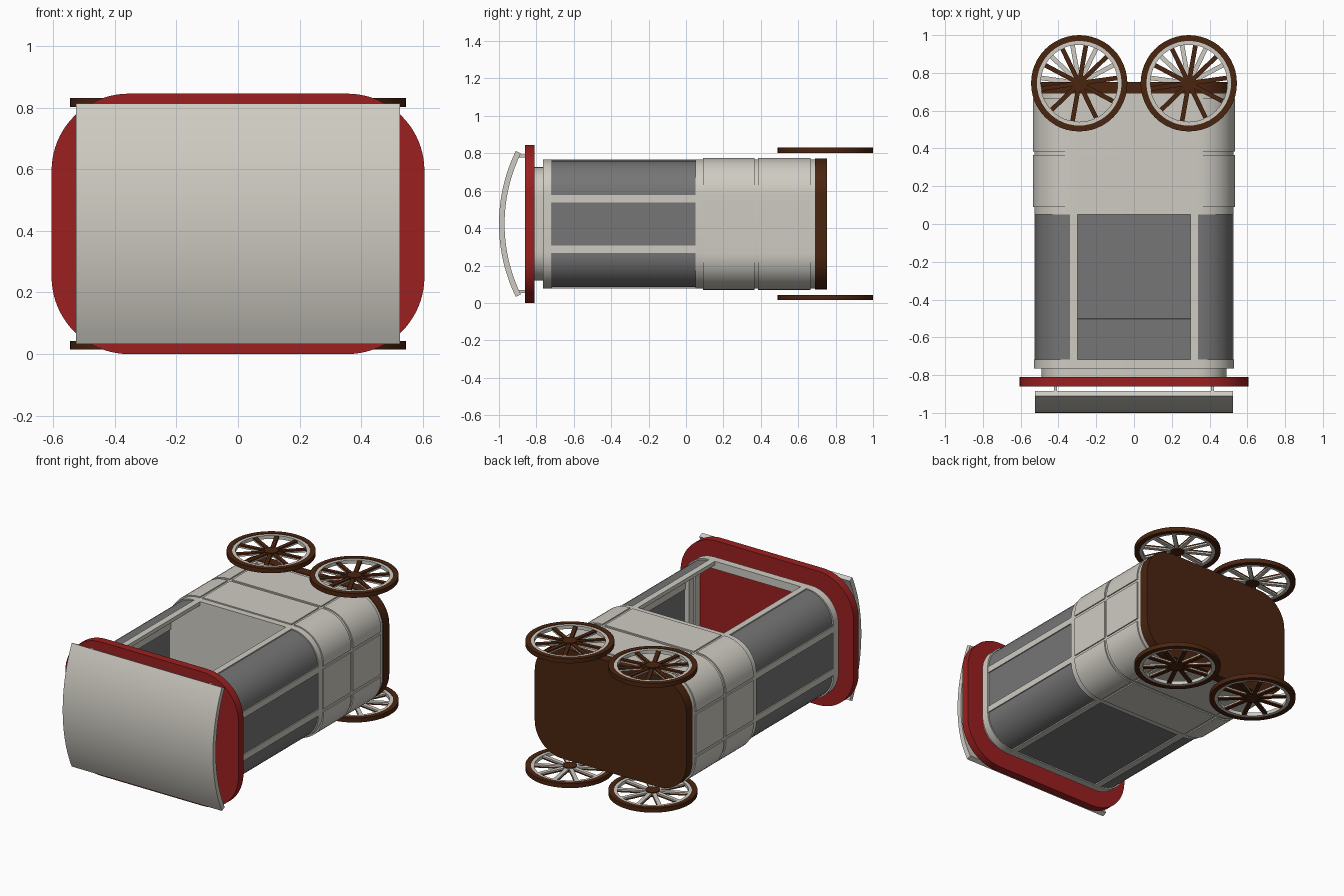
import bpy, bmesh, math
from mathutils import Vector

cube = bpy.data.objects.get("Cube")
if cube:
    bpy.data.objects.remove(cube, do_unlink=True)

MID = 0.4225  # height of the cart's long axis
made = []


def material(name, rgb):
    m = bpy.data.materials.new(name)
    m.use_nodes = True
    m.diffuse_color = (*rgb, 1)
    m.node_tree.nodes["Principled BSDF"].inputs["Base Color"].default_value = (*rgb, 1)
    return m


cream = material("cream_paint", (0.62, 0.60, 0.54))
glass = material("grey_glass", (0.18, 0.18, 0.18))
dark = material("dark_seam", (0.05, 0.05, 0.05))
red = material("red_paint", (0.33, 0.014, 0.014))
brown = material("dark_brown_wood", (0.068, 0.018, 0.005))

# Profile plane and extrusion direction for each axis
PLACE = {
    "x": lambda u, v, w: Vector((w, u, v + MID)),
    "y": lambda u, v, w: Vector((u, w, v + MID)),
    "z": lambda u, v, w: Vector((u, v, w + MID)),
}


def finish(name, bm, mat):
    bmesh.ops.recalc_face_normals(bm, faces=bm.faces)
    mesh = bpy.data.meshes.new(name)
    bm.to_mesh(mesh)
    bm.free()
    mesh.materials.append(mat)
    ob = bpy.data.objects.new(name, mesh)
    bpy.context.collection.objects.link(ob)
    made.append(ob)


def prism(name, pts, lo, hi, axis, mat):
    """Solid extrusion of a closed outline."""
    bm = bmesh.new()
    rows = [[bm.verts.new(PLACE[axis](u, v, w)) for u, v in pts] for w in (lo, hi)]
    bm.faces.new(rows[0])
    bm.faces.new(rows[1])
    for i in range(len(pts)):
        j = (i + 1) % len(pts)
        bm.faces.new((rows[0][i], rows[0][j], rows[1][j], rows[1][i]))
    finish(name, bm, mat)


def shell(name, outer, inner, lo, hi, axis, mat, closed=False):
    """Wall between two matching paths, extruded; closed makes a ring."""
    bm = bmesh.new()
    n = len(outer)
    cols = []
    for o, i in zip(outer, inner):
        cols.append([bm.verts.new(PLACE[axis](*p, w))
                     for p, w in ((o, lo), (o, hi), (i, hi), (i, lo))])
    for k in range(n if closed else n - 1):
        a, b = cols[k], cols[(k + 1) % n]
        for s in range(4):
            t = (s + 1) % 4
            bm.faces.new((a[s], b[s], b[t], a[t]))
    if not closed:
        bm.faces.new(cols[0])
        bm.faces.new(cols[-1])
    finish(name, bm, mat)


def arc(cx, cy, r, a0, a1, n):
    angles = [math.radians(a0 + (a1 - a0) * i / n) for i in range(n + 1)]
    return [(cx + r * math.cos(a), cy + r * math.sin(a)) for a in angles]


def rounded(hx, hz, r, n=12):
    pts = []
    for sx, sz, a in ((1, 1, 0), (-1, 1, 90), (-1, -1, 180), (1, -1, 270)):
        pts += arc(sx * (hx - r), sz * (hz - r), r, a, a + 90, n)
    return pts


def ring(name, hx, hz, r, t, lo, hi, mat):
    shell(name, rounded(hx, hz, r), rounded(hx - t, hz - t, r - t), lo, hi, "y", mat, True)


def corner(hx, hz, r, a, b, sx, sz):
    pts = [(a, hz)] + arc(hx - r, hz - r, r, 90, 0, 12) + [(hx, b)]
    return [(sx * u, sz * v) for u, v in pts]


def box(name, u, v, du, dv, lo, hi, axis, mat):
    prism(name, [(u - du, v - dv), (u + du, v - dv), (u + du, v + dv), (u - du, v + dv)],
          lo, hi, axis, mat)


def skin(name, hx, hz, r, t, gap, lo, hi, mat, open_top=False):
    """Four bent corner panels and the flat panels between them."""
    a, b = 0.32, 0.135
    for sx in (-1, 1):
        for sz in (-1, 1):
            shell(name + "_corner",
                  corner(hx, hz, r, a + gap, b + gap, sx, sz),
                  corner(hx - t, hz - t, r - t, a + gap, b + gap, sx, sz),
                  lo, hi, "y", mat)
        box(name + "_side", sx * (hx - t / 2), 0, t / 2, b - gap, lo, hi, "y", mat)
        if not (open_top and sx > 0):
            box(name + "_flat", 0, sx * (hz - t / 2), a - gap, t / 2, lo, hi, "y", mat)


# Lower cabinet with two rows of raised panels
prism("cabinet", rounded(0.528, 0.345, 0.19), 0.05, 0.69, "y", cream)
for lo, hi in ((0.09, 0.365), (0.385, 0.665)):
    skin("cabinet_panel", 0.535, 0.3525, 0.195, 0.012, 0.009, lo, hi, cream)
prism("base_board", rounded(0.53, 0.35, 0.192), 0.69, 0.753, "y", brown)

# Glazed chamber, open on its serving side
skin("window", 0.521, 0.338, 0.183, 0.008, 0.018, -0.72, 0.055, glass, True)
box("window_seam", 0, -0.328, 0.30, 0.002, -0.505, -0.497, "y", dark)
for sx in (-1, 1):
    for sz in (-1, 1):
        box("face_post", sx * 0.32, sz * 0.333, 0.02, 0.012, -0.73, 0.06, "y", cream)
        box("side_post", sx * 0.516, sz * 0.135, 0.012, 0.02, -0.73, 0.06, "y", cream)
ring("window_frame", 0.53, 0.345, 0.19, 0.05, -0.765, -0.717, cream)
ring("neck", 0.49, 0.303, 0.155, 0.02, -0.812, -0.76, cream)

# Canopy board and the curved sign in front of it
prism("canopy", rounded(0.605, MID, 0.25, 20), -0.86, -0.81, "y", red)
shell("curved_sign", arc(-0.11, 0, 0.89, 154, 206, 24), arc(-0.11, 0, 0.86, 154, 206, 24),
      -0.525, 0.525, "x", cream)
for sx in (-1, 1):
    for sz in (-1, 1):
        box("sign_bracket", sx * 0.415, sz * 0.362, 0.008, 0.008, -0.895, -0.855, "y", cream)


# Spoked wheels
def circle(cx, r):
    return arc(cx, 0.745, r, 0, 360, 48)[:-1]


def wheel(cx, side):
    def span(lo, hi):
        return sorted((side * lo, side * hi))

    shell("wheel_tyre", circle(cx, 0.255), circle(cx, 0.224), *span(0.38, 0.408), "z", brown, True)
    shell("wheel_rim", circle(cx, 0.226), circle(cx, 0.204), *span(0.383, 0.405), "z", cream, True)
    prism("wheel_hub", circle(cx, 0.042), *span(0.38, 0.408), "z", brown)
    for k in range(10):
        ang = math.radians(90 - side * 10 + 36 * k)
        d = Vector((math.cos(ang), math.sin(ang)))
        w = Vector((-d.y, d.x)) * 0.012
        c = Vector((cx, 0.745))
        pts = [c + d * 0.03 - w, c + d * 0.21 - w, c + d * 0.21 + w, c + d * 0.03 + w]
        prism("spoke_outer", pts, *span(0.393, 0.403), "z", brown)
        prism("spoke_inner", pts, *span(0.385, 0.393), "z", cream)


for x in (-0.29, 0.29):
    for side in (-1, 1):
        wheel(x, side)

# Smooth the rounded surfaces, keep edges crisp
bpy.ops.object.select_all(action="DESELECT")
for ob in made:
    ob.select_set(True)
bpy.context.view_layer.objects.active = made[0]
bpy.ops.object.shade_smooth_by_angle(angle=math.radians(30))
